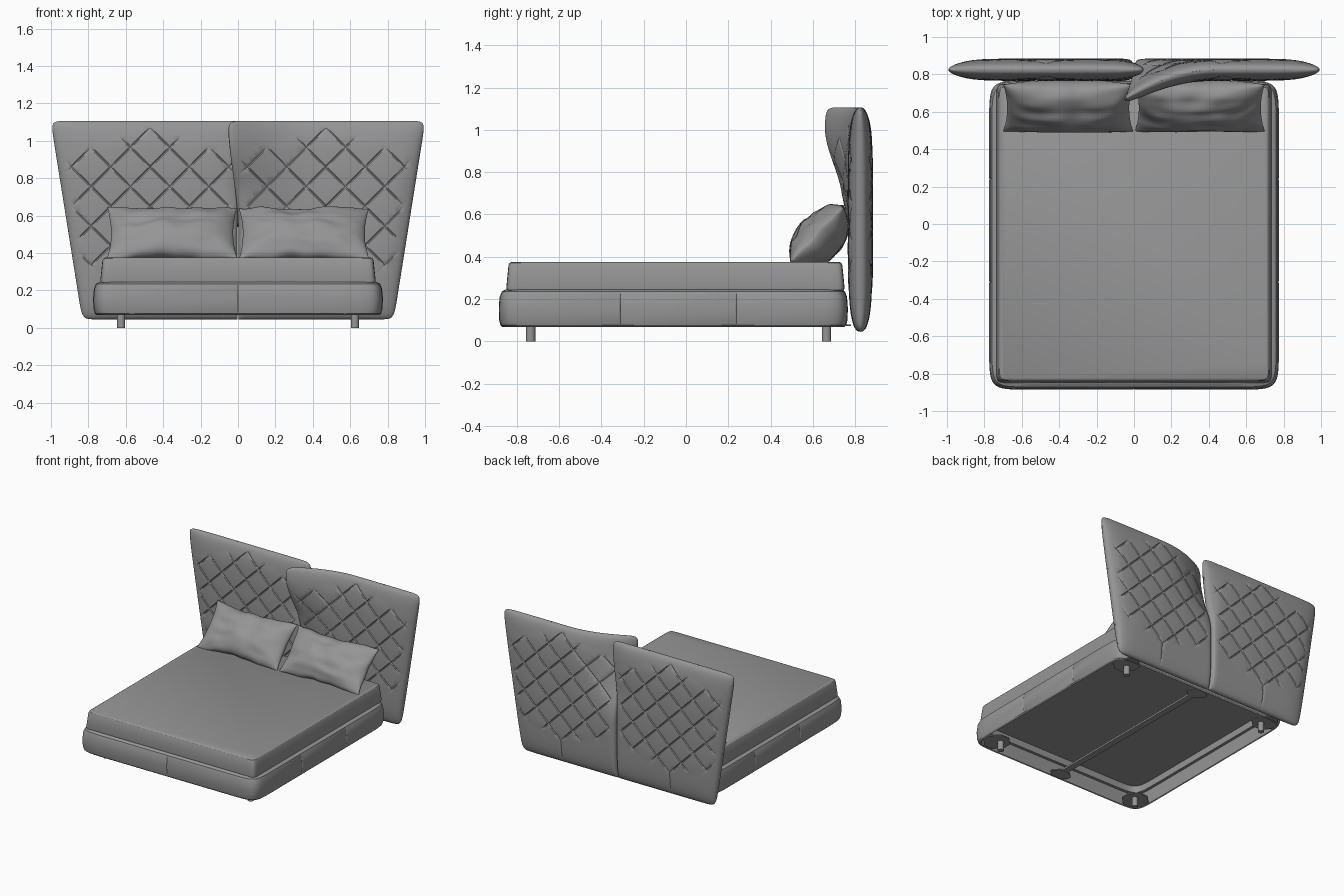
import bpy, bmesh
from math import sin, cos, pi, radians
from mathutils import Vector, noise

old = bpy.data.objects.get("Cube")
if old:
    bpy.data.objects.remove(old, do_unlink=True)

# One fabric colour for the whole bed
fabric = bpy.data.materials.new("grey fabric")
fabric.use_nodes = True
GREY = (0.3, 0.3, 0.3, 1)
fabric.diffuse_color = GREY
fabric.node_tree.nodes["Principled BSDF"].inputs["Base Color"].default_value = GREY


def finish(name, bm, angle=30):
    bmesh.ops.recalc_face_normals(bm, faces=bm.faces)
    mesh = bpy.data.meshes.new(name)
    bm.to_mesh(mesh)
    bm.free()
    mesh.materials.append(fabric)
    obj = bpy.data.objects.new(name, mesh)
    bpy.context.collection.objects.link(obj)
    bpy.ops.object.select_all(action='DESELECT')
    obj.select_set(True)
    bpy.context.view_layer.objects.active = obj
    bpy.ops.object.shade_smooth_by_angle(angle=radians(angle))


def cut(bm, point, normal):
    geom = bm.verts[:] + bm.edges[:] + bm.faces[:]
    bmesh.ops.bisect_plane(bm, geom=geom, plane_co=point, plane_no=normal, dist=1e-5)


def smooth(lo, hi, x):
    t = min(max((x - lo) / (hi - lo), 0), 1)
    return t * t * (3 - 2 * t)


def loft(rings, centre_y, power, count=96):
    """Soft-cornered rectangles (half width, half depth, z) joined in order."""
    bm = bmesh.new()
    loops = []
    for hx, hy, z in rings:
        loop = []
        for i in range(count):
            c, s = cos(2 * pi * i / count), sin(2 * pi * i / count)
            x = 0 if abs(c) < 1e-6 else hx * abs(c) ** (2 / power) * (1 if c > 0 else -1)
            y = 0 if abs(s) < 1e-6 else hy * abs(s) ** (2 / power) * (1 if s > 0 else -1)
            loop.append(bm.verts.new((x, centre_y + y, z)))
        loops.append(loop)
    for low, high in zip(loops, loops[1:]):
        for i in range(count):
            j = (i + 1) % count
            bm.faces.new((low[i], low[j], high[j], high[i]))
    bm.faces.new(loops[0])
    bm.faces.new(loops[-1])
    return bm


# Upholstered base, hollow underneath, with pinched seams
bm = loft([(0.725, 0.778, 0.232), (0.725, 0.778, 0.18), (0.747, 0.80, 0.18),
           (0.75, 0.803, 0.073), (0.756, 0.809, 0.068), (0.765, 0.818, 0.076),
           (0.772, 0.824, 0.1), (0.775, 0.826, 0.155), (0.77, 0.822, 0.21),
           (0.76, 0.812, 0.235), (0.742, 0.795, 0.245)], -0.06, 19)
for axis, pos in ((0, 0), (1, -0.31), (1, 0.24)):
    normal = Vector((axis == 0, axis == 1, 0))
    for off in (-0.006, 0, 0.006):
        cut(bm, normal * (pos + off), normal)
    for v in bm.verts:
        if abs(v.co[axis] - pos) < 1e-4 and 0.09 < v.co.z < 0.22:
            if axis == 1 and abs(v.co.x) > 0.76:
                v.co.x *= 0.995
            elif axis == 0 and v.co.y < -0.87:
                v.co.y += 0.004
finish("bed_base", bm)

# Mattress
finish("mattress", loft([(0.722, 0.79, 0.235), (0.734, 0.798, 0.243), (0.736, 0.80, 0.255),
                         (0.73, 0.795, 0.31), (0.725, 0.79, 0.36), (0.72, 0.785, 0.37),
                         (0.71, 0.775, 0.376)], -0.05, 50))


# Underside support bar, end plates and corner plates
def box(name, centre, size, bevel=0.0):
    bm = bmesh.new()
    bmesh.ops.create_cube(bm, size=1)
    for v in bm.verts:
        v.co = Vector(c + p * s for c, p, s in zip(centre, v.co, size))
    if bevel:
        upright = [e for e in bm.edges if abs(e.verts[0].co.z - e.verts[1].co.z) > 1e-4]
        bmesh.ops.bevel(bm, geom=upright, offset=bevel, segments=1, affect='EDGES')
    finish(name, bm)


box("support_bar", (0, -0.06, 0.08), (0.05, 1.58, 0.014))
for end, y in (("foot", -0.815), ("head", 0.695)):
    box("bar_plate_" + end, (0, y, 0.076), (0.17, 0.1, 0.008), 0.04)

# Corner plates and round legs
for side, sx in (("right", -1), ("left", 1)):
    for end, y, out in (("front", -0.735, -1), ("back", 0.665, 1)):
        box(f"corner_plate_{end}_{side}", (sx * 0.645, y + out * 0.02, 0.076),
            (0.19, 0.19, 0.008), 0.06)
        bm = bmesh.new()
        bmesh.ops.create_cone(bm, cap_ends=True, segments=24, radius1=0.022,
                              radius2=0.022, depth=0.08)
        bmesh.ops.translate(bm, verts=bm.verts, vec=(sx * 0.625, y, 0.04))
        finish(f"leg_{end}_{side}", bm)

# Quilted headboard panels
Z0, Z1, MID, PEAK, STEP, WIDE = 0.045, 1.107, 0.47, 1.07, 0.21, 0.008


def inner(z):
    return 0.002 - 0.057 * smooth(0.5, 1.15, z)


def outer(z):
    return 0.835 + 0.165 * (z - Z0) / (Z1 - Z0)


def crease(c):
    d = abs((c + STEP / 2) % STEP - STEP / 2)
    return max(0, 1 - d / WIDE)


def headboard(name, side, curl):
    bm = bmesh.new()
    bmesh.ops.create_grid(bm, x_segments=40, y_segments=40, size=1)
    for v in bm.verts:
        a, b = sin(v.co.x * pi / 2), sin(v.co.y * pi / 2)
        z = Z0 + (Z1 - Z0) * (b + 1) / 2
        v.co = (inner(z) + (outer(z) - inner(z)) * (a + 1) / 2, 0, z)
    # Cut the seams into the sheet
    for off in (-WIDE, 0, WIDE):
        cut(bm, (MID + off, 0, 0), (1, 0, 0))
        for k in range(-6, 2):
            for sign in (1, -1):
                cut(bm, (MID, 0, PEAK + k * STEP + off), (sign, 0, 1))
    back = bmesh.ops.duplicate(bm, geom=bm.verts[:] + bm.edges[:] + bm.faces[:])["geom"]
    back = {g for g in back if isinstance(g, bmesh.types.BMVert)}
    for v in bm.verts:
        x, z = v.co.x, v.co.z
        b = min(max(2 * (z - Z0) / (Z1 - Z0) - 1, -1), 1)
        a = min(max(2 * (x - inner(z)) / (outer(z) - inner(z)) - 1, -1), 1)
        # The inner edges butt together below the opening
        joined = 1 - smooth(0.5, 0.75, z) if a < 0 else 0
        thick = 0.057 * ((1 - abs(a) ** (6 + 34 * joined)) * (1 - abs(b) ** 5)) ** 0.42
        dx = abs(x - MID)
        c, d = x - MID + z - PEAK, MID - x + z - PEAK
        low, high = 0.22 + 0.3 * dx, 1.08 - 0.35 * dx
        quilt = smooth(low, low + 0.03, z) * smooth(-high, 0.02 - high, -z)
        quilt *= smooth(-0.92, -0.86, -abs(a))
        thick -= 0.004 * quilt * max(crease(c), crease(d))
        thick += 0.003 * quilt * abs(sin(pi * c / STEP) * sin(pi * d / STEP)) ** 0.5
        if z <= 0.23 and dx < WIDE:
            thick -= 0.004 * (1 - dx / WIDE) * smooth(Z0, 0.1, z)
        thick = max(thick, 0)
        # Round the corners and curl the overlapping inner edge forward
        x += -0.014 * a * abs(b) ** 30 * (1 - joined)
        z += -0.012 * b * abs(a) ** 30 * (1 - joined)
        bend = max(0, 1 - (x + 0.055) / 0.5) ** 2 * smooth(0.48, 1.02, z)
        y = 0.825 - curl * bend + (thick if v in back else -thick)
        v.co = (side * x, y, z)
    bmesh.ops.remove_doubles(bm, verts=bm.verts, dist=1e-4)
    finish(name, bm, 35)


headboard("headboard_right", -1, 0)
headboard("headboard_left", 1, 0.16)


# Leaning pillows with pinched corners and soft wrinkles
def pillow(name, cx, seed):
    bm = bmesh.new()
    bmesh.ops.create_grid(bm, x_segments=48, y_segments=32, size=1)
    back = bmesh.ops.duplicate(bm, geom=bm.verts[:] + bm.edges[:] + bm.faces[:])["geom"]
    back = {g for g in back if isinstance(g, bmesh.types.BMVert)}
    up, out = Vector((0, 0.68, 0.73)), Vector((0, -0.73, 0.68))
    for v in bm.verts:
        a, b = sin(v.co.x * pi / 2), sin(v.co.y * pi / 2)
        full = max(0, 1 - abs(a) ** 3) ** 0.6 * max(0, 1 - b * b) ** 0.5
        wrinkle = noise.noise(Vector((a * 1.8, b * 3, seed)))
        wave = 0.012 * noise.noise(Vector((a * 3, b * 2, seed + 7)))
        if v in back:
            h = -0.13 * full
        else:
            h = full * (0.085 + 0.016 * wrinkle)
        along = b * 0.185 * (1 - 0.1 * (1 - a * a)) + wave
        v.co = (Vector((cx + a * 0.347 * (1 - 0.06 * (1 - b * b)), 0.62, 0.505))
                + up * along + out * (h + wave))
    bmesh.ops.remove_doubles(bm, verts=bm.verts, dist=1e-4)
    finish(name, bm, 60)


pillow("pillow_right", -0.352, 1.3)
pillow("pillow_left", 0.352, 5.8)
